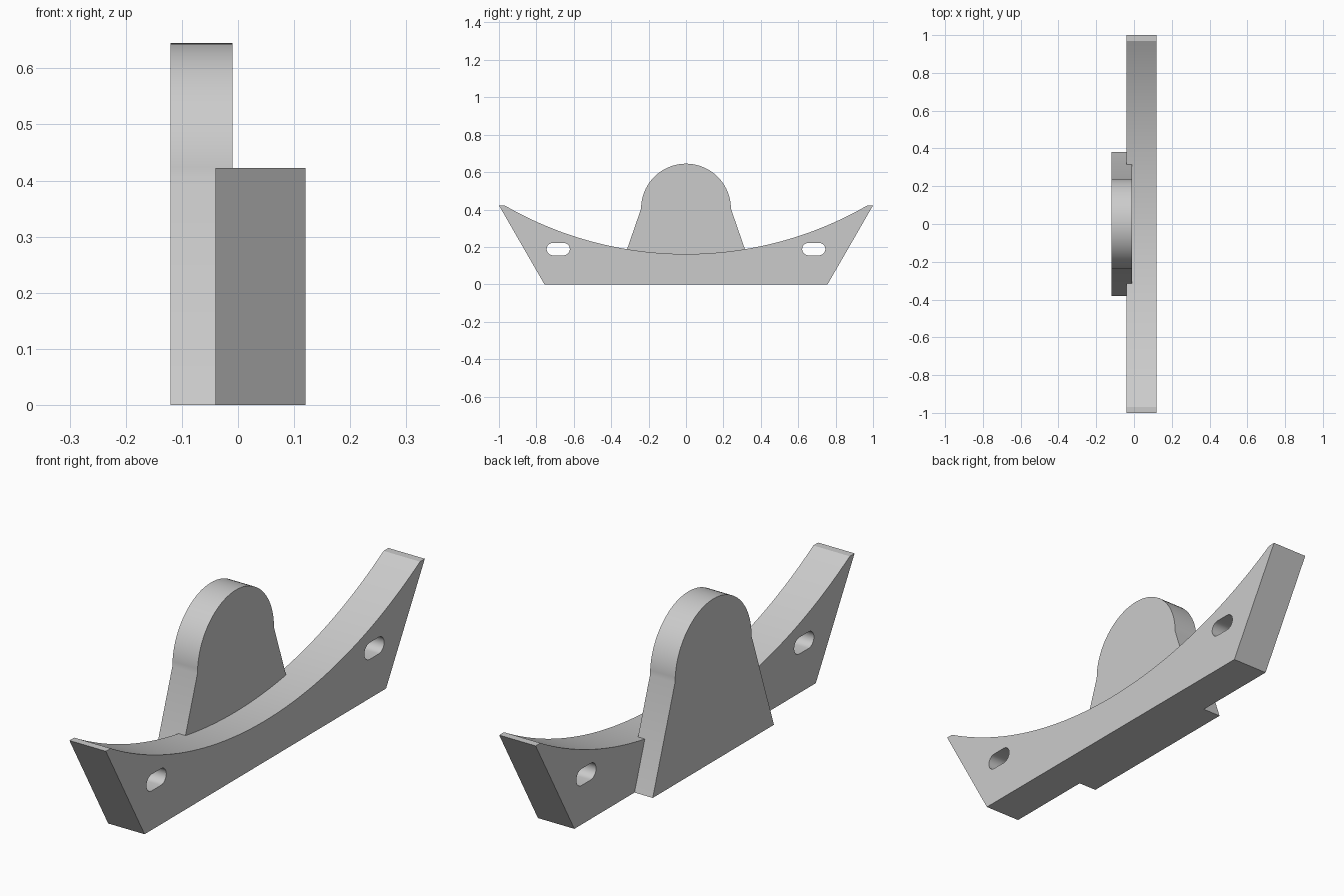
import bpy, bmesh
from math import sin, cos, pi, asin, radians

cube = bpy.data.objects.get("Cube")
if cube:
    bpy.data.objects.remove(cube, do_unlink=True)

grey = bpy.data.materials.new("plain grey")
grey.use_nodes = True
colour = (0.6, 0.6, 0.6, 1)
grey.diffuse_color = colour
grey.node_tree.nodes["Principled BSDF"].inputs["Base Color"].default_value = colour


def arc(cy, cz, radius, start, end, steps):
    """Points on an arc in the y-z plane, angles in radians."""
    angles = [start + (end - start) * i / steps for i in range(steps + 1)]
    return [(cy + radius * cos(a), cz + radius * sin(a)) for a in angles]


def plate(name, outline, x0, x1):
    """Extrude a y-z outline from x0 to x1."""
    bm = bmesh.new()
    face = bm.faces.new([bm.verts.new((x0, y, z)) for y, z in outline])
    grown = bmesh.ops.extrude_face_region(bm, geom=[face])
    verts = [v for v in grown["geom"] if isinstance(v, bmesh.types.BMVert)]
    bmesh.ops.translate(bm, verts=verts, vec=(x1 - x0, 0, 0))
    bmesh.ops.recalc_face_normals(bm, faces=bm.faces)
    mesh = bpy.data.meshes.new(name)
    bm.to_mesh(mesh)
    bm.free()
    mesh.materials.append(grey)
    obj = bpy.data.objects.new(name, mesh)
    bpy.context.collection.objects.link(obj)
    return obj


def activate(obj):
    bpy.ops.object.select_all(action="DESELECT")
    obj.select_set(True)
    bpy.context.view_layer.objects.active = obj


# Curved cradle bar with slanted ends
low, tip_y, tip_z = 0.162, 0.97, 0.422
rise = tip_z - low
radius = (tip_y ** 2 + rise ** 2) / (2 * rise)
half = asin(tip_y / radius)
curve = arc(0, low + radius, radius, -pi / 2 + half, -pi / 2 - half, 48)
cradle = plate("cradle_bar",
               [(-0.757, 0), (0.757, 0), (1, tip_z)] + curve + [(-1, tip_z)],
               -0.04, 0.12)

# Rounded mounting slots through both ends
for side in (-1, 1):
    y, z, r, reach = side * 0.683, 0.188, 0.033, 0.029
    slot = (arc(y + reach, z, r, -pi / 2, pi / 2, 12)
            + arc(y - reach, z, r, pi / 2, 3 * pi / 2, 12))
    cutter = plate("slot_cutter", slot, -0.3, 0.3)
    cutter.hide_render = True
    cut = cradle.modifiers.new("slot", "BOOLEAN")
    cut.operation, cut.solver, cut.object = "DIFFERENCE", "EXACT", cutter
    activate(cradle)
    bpy.ops.object.modifier_apply(modifier=cut.name)
    bpy.data.objects.remove(cutter, do_unlink=True)

# Upright tab with tapered sides and a round top
tab = plate("upright_tab",
            [(-0.38, 0), (0.38, 0)] + arc(0, 0.405, 0.24, 0, pi, 40),
            -0.12, -0.01)

for obj in (cradle, tab):
    activate(obj)
    bpy.ops.object.shade_smooth_by_angle(angle=radians(17))
